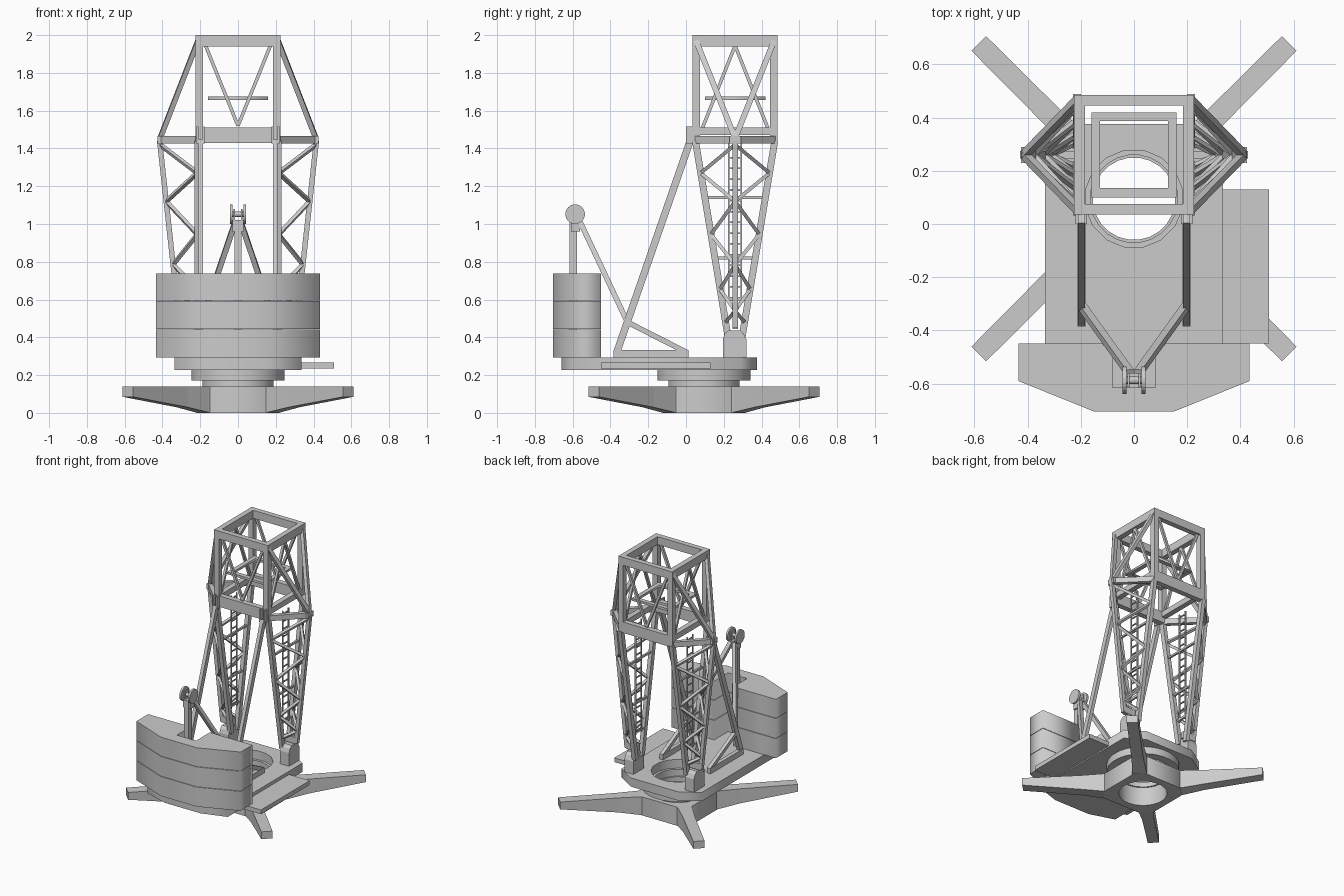
import bpy, bmesh
from math import sin, cos, pi
from mathutils import Vector as V, Matrix

if "Cube" in bpy.data.objects:
    bpy.data.objects.remove(bpy.data.objects["Cube"])


def finish(name, bm, mirror=False):
    bmesh.ops.recalc_face_normals(bm, faces=bm.faces)
    me = bpy.data.meshes.new(name)
    bm.to_mesh(me)
    bm.free()
    ob = bpy.data.objects.new(name, me)
    bpy.context.collection.objects.link(ob)
    if mirror:
        ob.modifiers.new("mirror_x", 'MIRROR')
    return ob


def prism(bm, pts, vec):
    a = [bm.verts.new(p) for p in pts]
    b = [bm.verts.new(V(p) + V(vec)) for p in pts]
    bm.faces.new(a)
    bm.faces.new(b[::-1])
    for i in range(len(a)):
        j = (i + 1) % len(a)
        bm.faces.new((a[i], a[j], b[j], b[i]))


def box(bm, x0, x1, y0, y1, z0, z1):
    prism(bm, [(x0, y0, z0), (x1, y0, z0), (x1, y1, z0), (x0, y1, z0)], (0, 0, z1 - z0))


def bar(bm, a, b, w=0.02, h=None, hint=(1, 0, 0)):
    # rectangular beam from a to b; w is measured along the hint direction
    a, b, h = V(a), V(b), h or w
    d = (b - a).normalized()
    u = V(hint)
    if abs(d.dot(u)) > 0.95:
        u = V((0, 1, 0))
    u = (u - d * u.dot(d)).normalized()
    v = d.cross(u)
    prism(bm, [a + u * w / 2 * s + v * h / 2 * t
               for s, t in ((-1, -1), (1, -1), (1, 1), (-1, 1))], b - a)


def circle(r, n, cx=0, cy=0):
    return [(cx + r * cos(2 * pi * (i + .5) / n), cy + r * sin(2 * pi * (i + .5) / n)) for i in range(n)]


def plate(name, outlines, z0, z1):
    # flat plate with holes, from filled curve outlines
    cu = bpy.data.curves.new(name, 'CURVE')
    cu.dimensions, cu.fill_mode, cu.extrude = '2D', 'BOTH', (z1 - z0) / 2
    for pts in outlines:
        s = cu.splines.new('POLY')
        s.points.add(len(pts) - 1)
        for p, q in zip(s.points, pts):
            p.co = (*q, 0, 1)
        s.use_cyclic_u = True
    tmp = bpy.data.objects.new(name + "_curve", cu)
    bpy.context.collection.objects.link(tmp)
    bpy.context.view_layer.update()
    me = bpy.data.meshes.new_from_object(tmp)
    bpy.data.objects.remove(tmp)
    bm = bmesh.new()
    bm.from_mesh(me)
    bmesh.ops.remove_doubles(bm, verts=bm.verts, dist=1e-5)
    bmesh.ops.translate(bm, verts=bm.verts, vec=(0, 0, (z0 + z1) / 2))
    return finish(name, bm)


def sym(pts):
    return pts + [(-x, y) for x, y in reversed(pts)]


CY = 0.095   # slewing centre
TY = 0.26    # tower centre

# Base hub and four tapered outrigger feet
hub = [(x, CY + y) for x, y in ((.15, -.22), (.22, -.15), (.22, .15), (.15, .22))]
plate("base_hub", [sym(hub), circle(.165, 24, 0, CY)], 0, .14)
bm = bmesh.new()
for k in range(4):
    m = Matrix.Translation((0, CY, 0)) @ Matrix.Rotation(pi / 4 + k * pi / 2, 4, 'Z')
    rings = []
    for r, w, z in ((.20, .06, 0), (.27, .05, .003), (.42, .041, .03), (.825, .039, .085)):
        rings.append([bm.verts.new(m @ V(p)) for p in
                      ((r, -w, z), (r, w, z), (r, w, .14), (r, -w, .14))])
    for a, b in zip(rings, rings[1:]):
        for i in range(4):
            j = (i + 1) % 4
            bm.faces.new((a[i], a[j], b[j], b[i]))
    bm.faces.new(rings[0])
    bm.faces.new(rings[-1])
finish("outrigger_feet", bm)

# Slewing ring in two steps
plate("slew_ring_lower", [circle(.19, 24, 0, CY), circle(.155, 24, 0, CY)], .14, .175)
plate("slew_ring_upper", [circle(.248, 24, 0, CY), circle(.165, 24, 0, CY)], .172, .226)

# Rotating deck with round opening, and side walkway
deck = [(.15, -.66), (.335, -.60), (.335, .29), (.20, .375)]
plate("deck", [sym(deck), circle(.185, 16, 0, CY)], .226, .292)
bm = bmesh.new()
box(bm, .325, .507, -.45, .13, .235, .267)
finish("side_walkway", bm)

# Stacked counterweights, notched for the mast
cw = [(.15, -.705), (.435, -.59), (.435, -.45), (.08, -.45), (.08, -.615)]
for i, (z0, z1) in enumerate(((.294, .441), (.444, .593), (.596, .738))):
    plate(f"counterweight_{i + 1}", [sym(cw)], z0, z1)

# Pulley mast: post, splayed struts, twin sheaves
bm = bmesh.new()
bar(bm, (0, -.597, .29), (0, -.597, 1.02), .038)
box(bm, -.03, .03, -.61, -.56, .96, 1.02)
for s in (-1, 1):
    bar(bm, (s * .015, -.56, 1.01), (s * .195, -.31, .48), .028)
    box(bm, s * .02 - .004, s * .02 + .004, -.61, -.56, 1.0, 1.08)
finish("pulley_mast", bm)
bm = bmesh.new()
for x0, x1, r in ((-.043, -.028, .052), (.028, .043, .052), (-.04, .04, .014)):
    prism(bm, [(x0, y, z) for y, z in circle(r, 20, -.587, 1.052)], (x1 - x0, 0, 0))
finish("pulleys", bm)

# Back stays with foot beam and short brace
bm = bmesh.new()
bar(bm, (.197, .022, 1.44), (.197, -.365, .325), .026, .038)
box(bm, .182, .212, -.385, .012, .292, .333)
bar(bm, (.197, -.31, .48), (.197, .005, .32), .026, .028)
finish("back_stays", bm, True)

# Foot brackets with rounded tops
bm = bmesh.new()
prof = [(.195, .29), (.195, .39), (.205, .42), (.225, .437), (.285, .437), (.305, .42), (.32, .39), (.32, .29)]
prism(bm, [(.215, y, z) for y, z in prof], (.075, 0, 0))
finish("foot_brackets", bm, True)

# Lattice legs: two inner chords, one outer chord, zigzag lacing
Z0, Z1 = .43, 1.44


def inner(z, s):
    t = (z - Z0) / (Z1 - Z0)
    return V((.215, TY + s * (.042 + .168 * t), z))


def outer(z):
    return V((.305 + .11 * (z - Z0) / (Z1 - Z0), TY, z))


bm = bmesh.new()
bar(bm, outer(.45), outer(Z1), .028)
for s in (-1, 1):
    bar(bm, inner(Z0 - .03, s), inner(Z1, s), .03, .036)
    nodes = [1.42, 1.27, 1.12, .945, .785, .655, .54, .48]
    for i in range(len(nodes) - 1):
        a, b = nodes[i], nodes[i + 1]
        p, q = (outer(a), inner(b, s)) if i % 2 == 0 else (inner(a, s), outer(b))
        bar(bm, p, q, .019)
for z in (.6, .82, 1.14):
    bar(bm, inner(z, -1), inner(z, 1), .014)
bar(bm, inner(.47, 0), outer(.47), .03, .05)
finish("lattice_legs", bm, True)

# Ladders inside the legs
bm = bmesh.new()
for s in (-1, 1):
    bar(bm, (.215, TY + s * .033, .58), (.215, TY + s * .033, 1.43), .009)
for i in range(15):
    z = .61 + i * .057
    bar(bm, (.215, TY - .033, z), (.215, TY + .033, z), .008)
finish("leg_ladders", bm, True)

# Lower frame: deep square ring, side outriggers, stay lugs
bm = bmesh.new()
for s in (-1, 1):
    y = TY + s * .205
    box(bm, 0, .205, y - .02, y + .02, 1.43, 1.512)
    bar(bm, (.205, TY + s * .212, 1.445), (.415, TY, 1.445), .03, .04, (1, -s, 0))
    box(bm, .188 + s * .016 - .005 + .01, .188 + s * .016 + .005 + .01, 0, .05, 1.425, 1.517)
box(bm, .185, .225, TY - .225, TY + .225, 1.47, 1.512)
box(bm, .40, .425, TY - .03, TY + .03, 1.425, 1.465)
finish("lower_frame", bm, True)

# Upper tower: posts, top ring, raking struts, thin bracing
bm = bmesh.new()
for s in (-1, 1):
    y = TY + s * .205
    box(bm, .185, .225, y - .02, y + .02, 1.43, 1.945)
    box(bm, 0, .225, y - .02, y + .02, 1.94, 2.0)
    bar(bm, (.412, TY, 1.455), (.21, TY + s * .208, 1.975), .026, .03)
    bar(bm, (.172, y, 1.945), (0, y, 1.52), .018)
    bar(bm, (.205, TY, 1.945), (.205, TY + s * .172, 1.51), .018)
box(bm, .185, .225, TY - .185, TY + .185, 1.94, 2.0)
finish("upper_tower", bm, True)

# Inner service ring
plate("inner_ring", [[(-.16, .1), (.16, .1), (.16, .42), (-.16, .42)],
                     [(-.127, .135), (.127, .135), (.127, .387), (-.127, .387)]], 1.657, 1.674)
